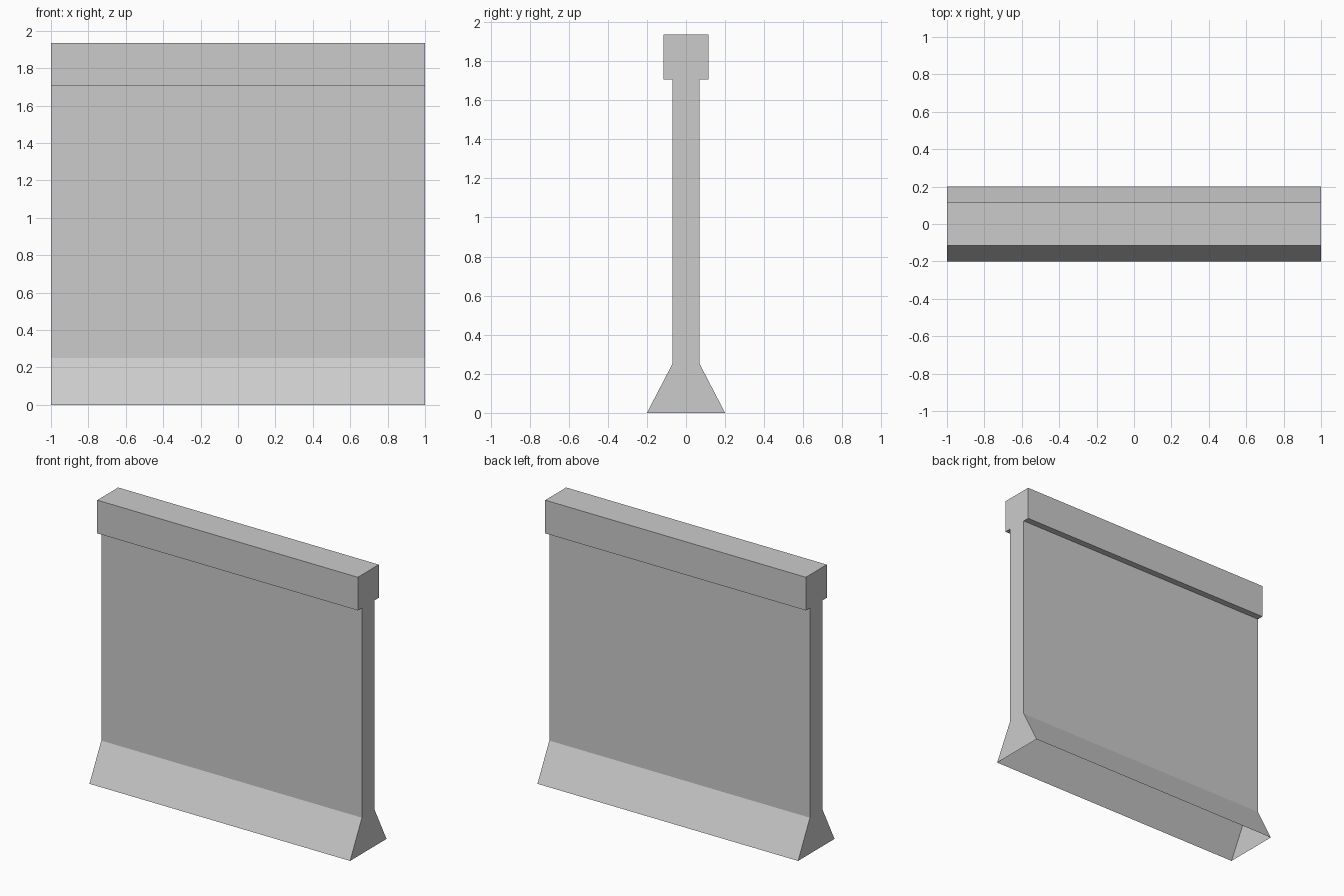
import bpy
import bmesh

cube = bpy.data.objects.get("Cube")
if cube:
    bpy.data.objects.remove(cube, do_unlink=True)

# One flat concrete grey
concrete = bpy.data.materials.new("concrete_grey")
concrete.use_nodes = True
grey = (0.6, 0.6, 0.6, 1.0)
concrete.diffuse_color = grey
concrete.node_tree.nodes["Principled BSDF"].inputs["Base Color"].default_value = grey

# Half cross-section (y, z) from the flared foot up to the cap
half = [(0.2, 0.0), (0.07, 0.25), (0.07, 1.705), (0.115, 1.705), (0.115, 1.935)]
profile = half + [(-y, z) for y, z in reversed(half)]

# Sweep the section along x, closed at both ends and open underneath
bm = bmesh.new()
left = [bm.verts.new((1, y, z)) for y, z in profile]
right = [bm.verts.new((-1, y, z)) for y, z in profile]
bm.faces.new(left)
bm.faces.new(right[::-1])
for i in range(len(profile) - 1):
    bm.faces.new((left[i + 1], left[i], right[i], right[i + 1]))
bm.normal_update()

mesh = bpy.data.meshes.new("barrier_wall")
bm.to_mesh(mesh)
bm.free()
mesh.materials.append(concrete)
wall = bpy.data.objects.new("barrier_wall", mesh)
bpy.context.collection.objects.link(wall)
